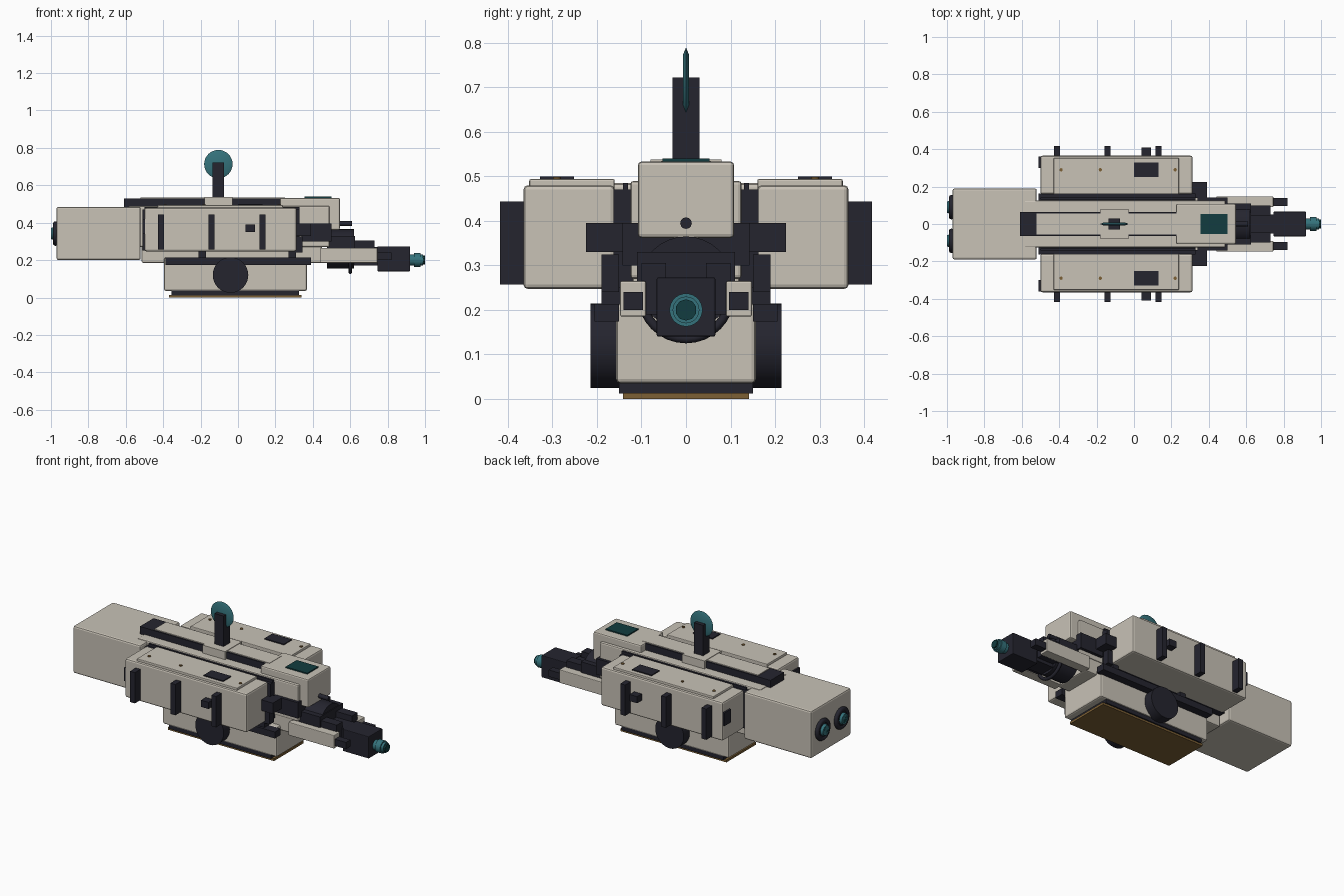
import bpy, math
from mathutils import Vector

cube = bpy.data.objects.get("Cube")
if cube:
    bpy.data.objects.remove(cube, do_unlink=True)


def material(name, rgb):
    m = bpy.data.materials.new(name)
    m.use_nodes = True
    m.diffuse_color = (*rgb, 1)
    m.node_tree.nodes["Principled BSDF"].inputs["Base Color"].default_value = (*rgb, 1)
    return m


PALE = material("warm pale grey", (0.58, 0.54, 0.47))
DARK = material("dark slate", (0.018, 0.018, 0.028))
TEAL = material("teal", (0.035, 0.17, 0.2))
GLASS = material("deep teal glass", (0.006, 0.045, 0.05))
BRASS = material("brass", (0.2, 0.115, 0.035))


def finish(name, mat, bevel):
    o = bpy.context.object
    o.name = name
    o.data.materials.append(mat)
    bpy.ops.object.transform_apply(location=False, rotation=True, scale=True)
    if bevel:
        b = o.modifiers.new("edge", "BEVEL")
        b.width = bevel
        b.segments = 2
        b.limit_method = "ANGLE"
    return o


def box(name, mat, x, y, z, bevel=0.0):
    """Box from its (min, max) extents on each axis."""
    spans = (x, y, z)
    bpy.ops.mesh.primitive_cube_add(size=1, location=[(a + b) / 2 for a, b in spans])
    bpy.context.object.scale = [abs(b - a) for a, b in spans]
    return finish(name, mat, bevel)


def pair(name, mat, x, y, z, bevel=0.0):
    """Boxes mirrored on both flanks."""
    for side, s in (("left", 1), ("right", -1)):
        box(f"{name}_{side}", mat, x, sorted((s * y[0], s * y[1])), z, bevel)


def rod(name, mat, start, end, r1, r2=None, sides=32):
    """Cylinder or cone between two points."""
    a, b = Vector(start), Vector(end)
    bpy.ops.mesh.primitive_cone_add(vertices=sides, radius1=r1, radius2=r1 if r2 is None else r2,
                                    depth=(b - a).length, location=(a + b) / 2)
    bpy.context.object.rotation_euler = (b - a).to_track_quat("Z", "Y").to_euler()
    o = finish(name, mat, 0)
    bpy.ops.object.shade_smooth_by_angle(angle=math.radians(35))
    return o


def ring(name, mat, loc, major, minor, turn):
    bpy.ops.mesh.primitive_torus_add(location=loc, rotation=turn, major_radius=major,
                                     minor_radius=minor, major_segments=32, minor_segments=8)
    o = finish(name, mat, 0)
    bpy.ops.object.shade_smooth()
    return o


# Central hull and spine
box("main_hull", PALE, (-0.515, 0.45), (-0.12, 0.12), (0.185, 0.48), 0.008)
box("upper_hull", PALE, (-0.585, 0.49), (-0.125, 0.125), (0.27, 0.49), 0.008)
box("pod_mount", DARK, (-0.51, 0.33), (-0.163, 0.163), (0.25, 0.47))
box("spine", DARK, (-0.61, 0.25), (-0.065, 0.065), (0.47, 0.53))
box("spine_panel", PALE, (-0.52, 0.25), (-0.056, 0.056), (0.52, 0.535))
box("mast_base", PALE, (-0.18, -0.03), (-0.08, 0.08), (0.48, 0.538))
pair("spine_rail", DARK, (-0.5, 0.33), (0.13, 0.142), (0.46, 0.485))

# Mast and dish
box("mast", DARK, (-0.135, -0.075), (-0.03, 0.03), (0.53, 0.722))
rod("dish_left", TEAL, (-0.105, 0, 0.713), (-0.105, 0.007, 0.713), 0.076, 0.06)
rod("dish_right", TEAL, (-0.105, 0, 0.713), (-0.105, -0.007, 0.713), 0.076, 0.06)

# Rear engine block and nozzles
box("engine_block", PALE, (-0.97, -0.52), (-0.19, 0.19), (0.2, 0.485), 0.01)
for y in (-0.09, 0.09):
    ring("nozzle_rim", DARK, (-0.976, y, 0.342), 0.052, 0.014, (0, math.pi / 2, 0))
    rod("nozzle_collar", DARK, (-0.965, y, 0.342), (-0.985, y, 0.342), 0.064, 0.055)
    rod("nozzle_glow", TEAL, (-0.965, y, 0.342), (-1.0, y, 0.342), 0.04, 0.03)
    rod("nozzle_core", GLASS, (-0.99, y, 0.342), (-1.0, y, 0.342), 0.022)

# Cargo pods with lids, hatches, ribs and rivets
pair("pod", PALE, (-0.5, 0.313), (0.16, 0.365), (0.247, 0.48), 0.01)
pair("pod_lid", PALE, (-0.43, 0.24), (0.16, 0.352), (0.47, 0.494), 0.004)
pair("pod_hatch", DARK, (0.0, 0.13), (0.252, 0.328), (0.49, 0.5))
pair("pod_rear_hatch", DARK, (-0.51, -0.49), (0.30, 0.36), (0.34, 0.42))
pair("pod_sensor", DARK, (0.04, 0.09), (0.36, 0.41), (0.35, 0.39))
for x in (-0.412, -0.142, 0.13):
    pair("pod_rib", DARK, (x - 0.016, x + 0.016), (0.355, 0.418), (0.257, 0.443))
for x in (-0.39, -0.18, 0.22):
    for y in (-0.29, 0.29):
        rod("rivet", BRASS, (x, y, 0.485), (x, y, 0.498), 0.009, sides=12)

# Cockpit and connector beams
box("cockpit", PALE, (0.225, 0.545), (-0.108, 0.108), (0.362, 0.533), 0.008)
box("cockpit_window", GLASS, (0.355, 0.5), (-0.053, 0.053), (0.53, 0.54))
rod("cockpit_probe", DARK, (0.54, 0, 0.395), (0.61, 0, 0.395), 0.013, sides=12)
box("front_collar", DARK, (0.34, 0.5), (-0.143, 0.143), (0.3, 0.395))
pair("front_beam", DARK, (0.3, 0.39), (0.14, 0.225), (0.33, 0.395))
pair("front_strut", DARK, (0.27, 0.345), (0.15, 0.19), (0.24, 0.325))

# Nose neck, arms and docking tip
box("neck_upper", DARK, (0.48, 0.625), (-0.11, 0.11), (0.265, 0.33))
rod("neck_drum", DARK, (0.475, 0, 0.26), (0.62, 0, 0.26), 0.105)
ring("neck_ring", DARK, (0.6, 0, 0.235), 0.1, 0.01, (0, math.pi / 2, 0))
pair("neck_bracket", DARK, (0.6, 0.73), (0.045, 0.1), (0.19, 0.305))
box("neck_core", DARK, (0.6, 0.76), (-0.05, 0.05), (0.17, 0.27))
pair("docking_arm", PALE, (0.44, 0.745), (0.09, 0.148), (0.185, 0.265), 0.004)
pair("arm_tip", DARK, (0.73, 0.82), (0.097, 0.14), (0.2, 0.24))
box("nose_block", DARK, (0.745, 0.92), (-0.066, 0.066), (0.14, 0.273), 0.004)
rod("nose_nozzle", TEAL, (0.91, 0, 0.2), (0.99, 0, 0.2), 0.03)
rod("nose_rim", TEAL, (0.94, 0, 0.2), (0.975, 0, 0.2), 0.037)
rod("nose_lens", GLASS, (0.98, 0, 0.2), (1.0, 0, 0.2), 0.024, sides=10)

# Lower hull with flank rails, drums and base plate
box("lower_hull", PALE, (-0.395, 0.368), (-0.157, 0.157), (0.035, 0.215), 0.01)
pair("lower_rail", DARK, (-0.388, 0.39), (0.15, 0.205), (0.174, 0.213))
for x in (-0.19, 0.29):
    pair("rail_strut", DARK, (x - 0.02, x + 0.02), (0.14, 0.19), (0.2, 0.26))
for s in (-1, 1):
    rod("side_drum", DARK, (-0.04, s * 0.13, 0.12), (-0.04, s * 0.215, 0.12), 0.095)
box("base_skirt", DARK, (-0.355, 0.325), (-0.15, 0.15), (0.012, 0.04))
box("base_plate", BRASS, (-0.37, 0.34), (-0.142, 0.142), (0.0, 0.014))
